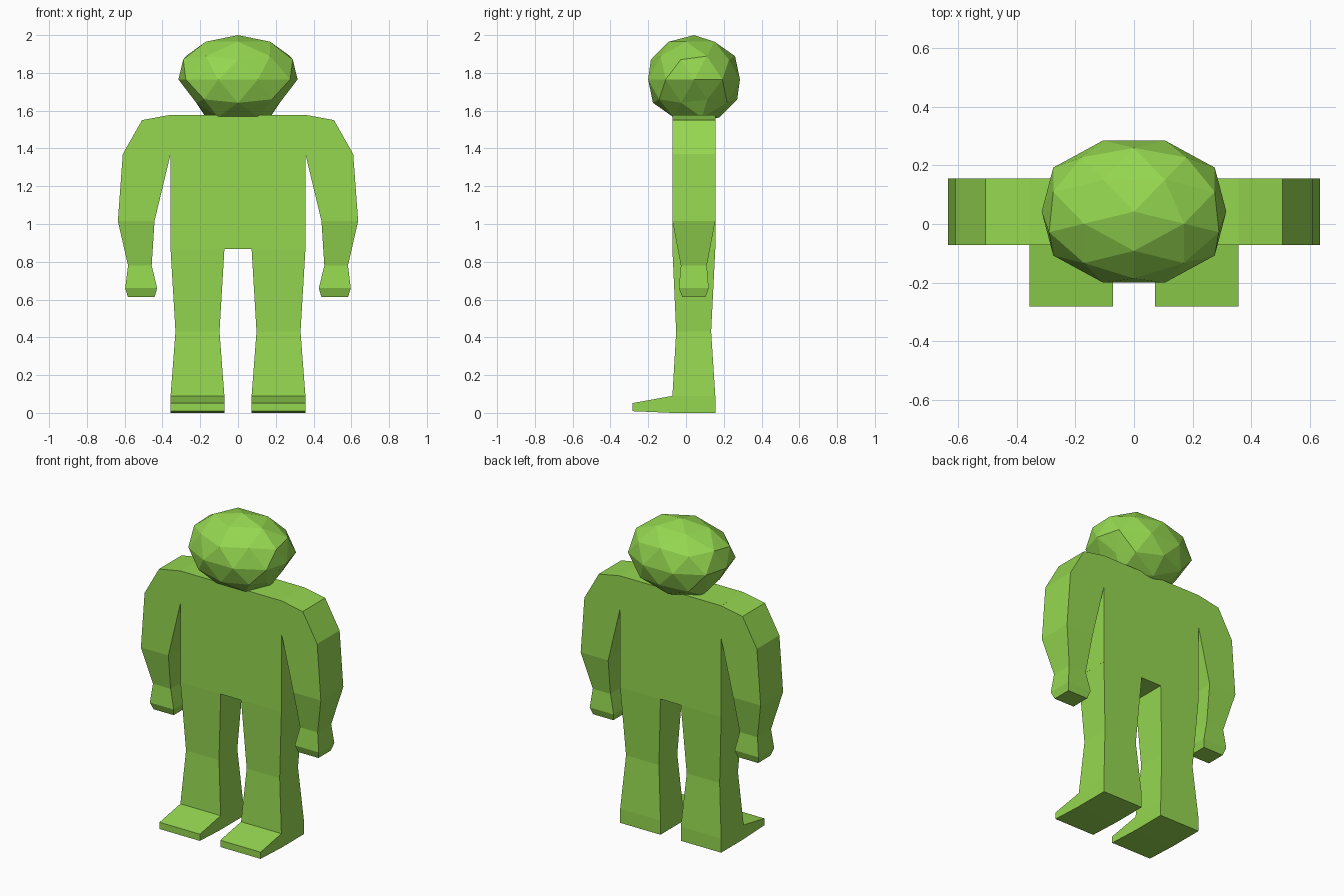
import bpy, bmesh
from math import radians
from mathutils import Matrix, Vector

if "Cube" in bpy.data.objects:
    bpy.data.objects.remove(bpy.data.objects["Cube"])

green = bpy.data.materials.new("leaf green")
green.diffuse_color = (0.30, 0.68, 0.08, 1)
green.use_nodes = True
green.node_tree.nodes["Principled BSDF"].inputs["Base Color"].default_value = green.diffuse_color

FRONT, BACK = -0.072, 0.155


def finish(bm, name):
    bmesh.ops.recalc_face_normals(bm, faces=bm.faces)
    mesh = bpy.data.meshes.new(name)
    bm.to_mesh(mesh)
    bm.free()
    mesh.materials.append(green)
    obj = bpy.data.objects.new(name, mesh)
    bpy.context.collection.objects.link(obj)
    return obj


def loft(name, sections, side=1):
    """Skin four-sided sections (outer x, z, inner x, z, front y, back y)."""
    bm = bmesh.new()
    rings = []
    for ox, oz, ix, iz, f, b in sections:
        pts = [(ox, f, oz), (ox, b, oz), (ix, b, iz), (ix, f, iz)]
        rings.append([bm.verts.new((x * side, y, z)) for x, y, z in pts])
    for r, s in zip(rings, rings[1:]):
        for i in range(4):
            j = (i + 1) % 4
            bm.faces.new((r[i], r[j], s[j], s[i]))
    bm.faces.new(rings[-1])
    # The open first ring sits against the torso
    bmesh.ops.recalc_face_normals(bm, faces=bm.faces)
    return finish(bm, name)


# Torso block
bm = bmesh.new()
bmesh.ops.create_cube(bm, size=1)
bmesh.ops.scale(bm, vec=(0.715, BACK - FRONT, 0.711), verts=bm.verts)
bmesh.ops.translate(bm, vec=(0, (FRONT + BACK) / 2, 1.2225), verts=bm.verts)
finish(bm, "torso")

# Arm sections from shoulder to fist
arm = [
    (0.357, 1.578, 0.357, 1.37, FRONT, BACK),
    (0.508, 1.55, 0.357, 1.37, FRONT, BACK),
    (0.610, 1.37, 0.357, 1.37, FRONT, BACK),
    (0.636, 1.015, 0.442, 1.015, FRONT, BACK),
    (0.582, 0.78, 0.457, 0.78, -0.027, 0.110),
    (0.597, 0.66, 0.428, 0.66, -0.038, 0.120),
    (0.583, 0.614, 0.441, 0.614, -0.020, 0.104),
]

# Leg sections from hip to sole
leg = [
    (0.357, 0.867, 0.072, 0.867, FRONT, BACK),
    (0.331, 0.43, 0.098, 0.43, -0.052, 0.133),
    (0.357, 0.09, 0.072, 0.09, FRONT, BACK),
    (0.357, 0.0, 0.072, 0.0, FRONT, BACK),
]


def add_leg(name, side):
    obj = loft(name, leg, side)
    # Draw the toe wedge out of the front of the ankle block
    bm = bmesh.new()
    bm.from_mesh(obj.data)
    heel = next(f for f in bm.faces
                if f.normal.y < -0.9 and f.calc_center_median().z < 0.1)
    out = bmesh.ops.extrude_face_region(bm, geom=[heel])["geom"]
    bmesh.ops.delete(bm, geom=[heel], context='FACES_ONLY')
    for v in out:
        if isinstance(v, bmesh.types.BMVert):
            v.co.y = -0.282
            v.co.z = 0.052 if v.co.z > 0.04 else 0.009
    bmesh.ops.recalc_face_normals(bm, faces=bm.faces)
    bm.to_mesh(obj.data)
    bm.free()


for side, label in ((-1, "right"), (1, "left")):
    arm_obj = loft(label + "_arm", arm, side)
    # Merge the shared armpit corners
    bm = bmesh.new()
    bm.from_mesh(arm_obj.data)
    bmesh.ops.remove_doubles(bm, verts=bm.verts, dist=0.0005)
    bm.to_mesh(arm_obj.data)
    bm.free()
    add_leg(label + "_leg", side)

# Faceted head with flattened cheeks
bm = bmesh.new()
bmesh.ops.create_icosphere(bm, subdivisions=2, radius=1)
bmesh.ops.rotate(bm, verts=bm.verts, matrix=Matrix.Rotation(radians(-90), 3, 'Z'))
for v in bm.verts:
    x, y, z = v.co
    if abs(x) > 0.99:
        x *= 0.925
    elif abs(x) > 0.75 and z < -0.2:
        x *= 0.80
    v.co = Vector((x * 0.341, 0.0425 + y * 0.2555, 1.765 + z * 0.235))
finish(bm, "head")
